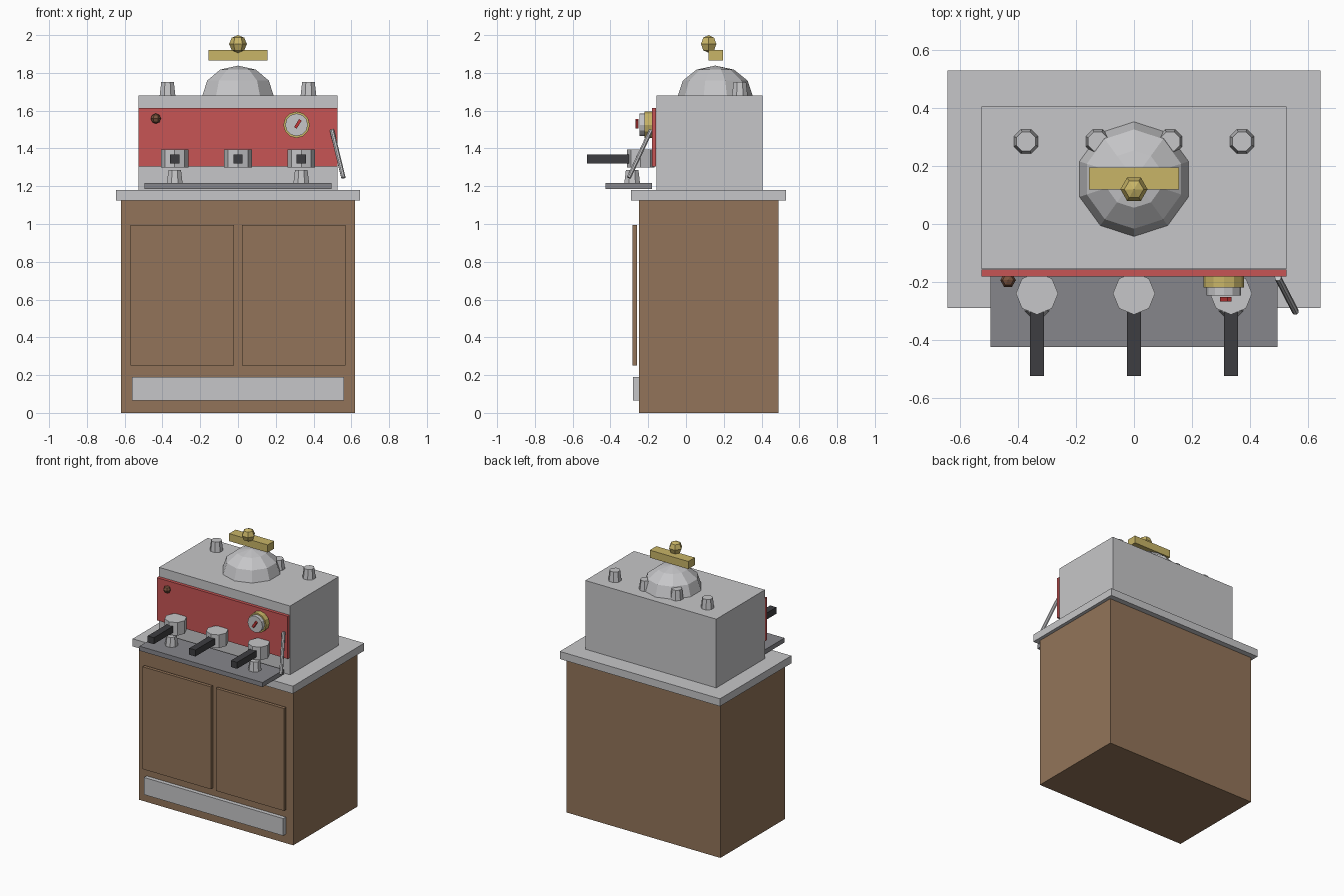
import bpy, bmesh, math
from mathutils import Matrix, Vector

if "Cube" in bpy.data.objects:
    bpy.data.objects.remove(bpy.data.objects["Cube"], do_unlink=True)


def material(name, rgb):
    m = bpy.data.materials.new(name)
    m.use_nodes = True
    m.diffuse_color = (*rgb, 1)
    m.node_tree.nodes["Principled BSDF"].inputs["Base Color"].default_value = (*rgb, 1)
    return m


wood = material("brown wood", (0.29, 0.175, 0.1))
steel = material("light steel", (0.565, 0.565, 0.58))
red = material("red panel", (0.57, 0.09, 0.09))
brass = material("brass", (0.58, 0.46, 0.136))
tray_grey = material("dark grey", (0.24, 0.24, 0.26))
black = material("black", (0.048, 0.048, 0.053))
copper = material("copper", (0.2, 0.09, 0.05))
needle_red = material("needle red", (0.55, 0.04, 0.04))


def finish(name, bm, mat):
    bmesh.ops.recalc_face_normals(bm, faces=bm.faces)
    mesh = bpy.data.meshes.new(name)
    bm.to_mesh(mesh)
    bm.free()
    mesh.materials.append(mat)
    obj = bpy.data.objects.new(name, mesh)
    bpy.context.collection.objects.link(obj)
    return obj


def box(name, mat, x, y, z):
    """Box from (min, max) ranges on each axis."""
    bm = bmesh.new()
    size = [b - a for a, b in (x, y, z)]
    mid = [(a + b) / 2 for a, b in (x, y, z)]
    bmesh.ops.create_cube(bm, size=1, matrix=Matrix.Translation(mid) @ Matrix.Diagonal((*size, 1)))
    return finish(name, bm, mat)


def rod(name, mat, start, end, r1, r2, sides, turn=0):
    """Prism or cone from start to end."""
    a, b = Vector(start), Vector(end)
    bm = bmesh.new()
    place = Matrix.Translation((a + b) / 2) @ (b - a).to_track_quat("Z", "Y").to_matrix().to_4x4()
    bmesh.ops.create_cone(bm, cap_ends=True, segments=sides, radius1=r1, radius2=r2,
                          depth=(b - a).length, matrix=place @ Matrix.Rotation(turn, 4, "Z"))
    return finish(name, bm, mat)


def ball(name, mat, center, r, sides, rings, turn=0, squash=1, half=False):
    bm = bmesh.new()
    bmesh.ops.create_uvsphere(bm, u_segments=sides, v_segments=rings, radius=r)
    if half:
        low = [v for v in bm.verts if v.co.z < -0.001]
        bmesh.ops.delete(bm, geom=low, context="VERTS")
    bm.transform(Matrix.Translation(center) @ Matrix.Rotation(turn, 4, "Z")
                 @ Matrix.Diagonal((1, 1, squash, 1)))
    return finish(name, bm, mat)


def cup(name, x, y, z):
    rod(name, steel, (x, y, z), (x, y, z + 0.072), 0.045, 0.036, 8, math.pi / 8)


# Cabinet with doors, kick plate and counter
box("cabinet", wood, (-0.62, 0.62), (-0.25, 0.49), (0, 1.125))
for side, s in (("left", 1), ("right", -1)):
    box(side + "_door", wood, sorted((0.02 * s, 0.57 * s)), (-0.284, -0.26), (0.25, 0.995))
box("kick_plate", steel, (-0.56, 0.56), (-0.28, -0.245), (0.065, 0.19))
box("counter", steel, (-0.645, 0.645), (-0.29, 0.53), (1.125, 1.18))

# Machine body, front panel and drip tray
box("machine_body", steel, (-0.527, 0.527), (-0.155, 0.405), (1.18, 1.68))
box("front_panel", red, (-0.527, 0.527), (-0.181, -0.158), (1.305, 1.615))
box("drip_tray", tray_grey, (-0.495, 0.495), (-0.425, -0.18), (1.185, 1.218))

# Brewing heads with handles
for name, x in (("right", -0.335), ("middle", 0), ("left", 0.335)):
    rod(name + "_brew_head", steel, (x, -0.24, 1.3), (x, -0.24, 1.395), 0.073, 0.073, 8)
    box(name + "_handle", black, (x - 0.025, x + 0.025), (-0.525, -0.28), (1.32, 1.367))

# Cups on the tray and on the top
for x in (-0.335, 0.335):
    cup("tray_cup", x, -0.285, 1.215)
for x in (-0.373, -0.125, 0.125, 0.373):
    cup("top_cup", x, 0.285, 1.68)

# Dome with the floating brass ornament
ball("dome", steel, (0, 0.155, 1.68), 0.198, 10, 6, squash=0.8, half=True)
box("brass_bar", brass, (-0.155, 0.155), (0.12, 0.195), (1.865, 1.92))
ball("brass_ball", brass, (0, 0.12, 1.953), 0.047, 6, 4, turn=math.pi / 6)

# Pressure gauge
rod("gauge_rim", brass, (0.31, -0.175, 1.525), (0.31, -0.22, 1.525), 0.07, 0.07, 12)
rod("gauge_face", steel, (0.31, -0.22, 1.525), (0.31, -0.247, 1.525), 0.06, 0.06, 12)
needle = box("gauge_needle", needle_red, (-0.008, 0.008), (-0.008, 0.008), (-0.025, 0.025))
needle.location = (0.317, -0.26, 1.53)
needle.rotation_euler.y = math.radians(32)

# Indicator knob and steam wand
ball("indicator_knob", copper, (-0.435, -0.194, 1.558), 0.027, 6, 4, turn=math.pi / 6)
rod("steam_wand", steel, (0.497, -0.185, 1.497), (0.558, -0.303, 1.245), 0.012, 0.012, 8)
